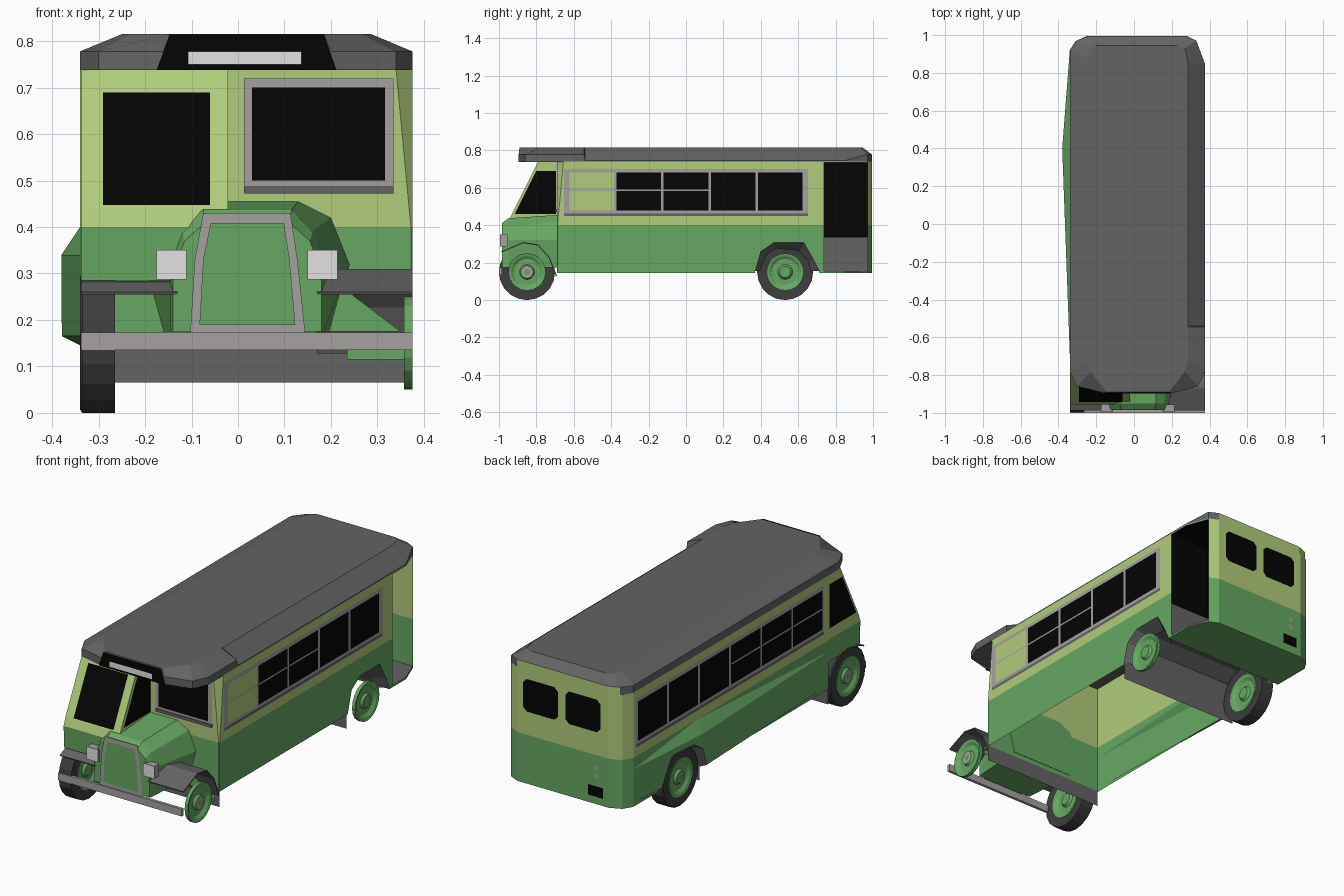
import bpy, bmesh, math

old = bpy.data.objects.get("Cube")
if old:
    bpy.data.objects.remove(old)

def material(name, *srgb):
    lin = [((c + 0.055) / 1.055) ** 2.4 for c in srgb] + [1]
    m = bpy.data.materials.new(name)
    m.use_nodes = True
    m.diffuse_color = lin
    m.node_tree.nodes["Principled BSDF"].inputs["Base Color"].default_value = lin
    return m

CREAM = material("pale green paint", .69, .80, .48)
GREEN = material("mid green paint", .40, .66, .385)
GREY = material("dark grey", .39, .39, .39)
FRAME = material("warm grey trim", .65, .63, .63)
LAMP = material("light grey", .89, .89, .89)
BLACK = material("black glass", .01, .01, .01)
TYRE = material("tyre rubber", .24, .24, .24)

def finish(bm, name, *mats):
    bmesh.ops.recalc_face_normals(bm, faces=bm.faces)
    me = bpy.data.meshes.new(name)
    bm.to_mesh(me)
    bm.free()
    for m in mats:
        me.materials.append(m)
    ob = bpy.data.objects.new(name, me)
    bpy.context.collection.objects.link(ob)
    return ob

def loft(name, loops, *mats, caps=True, ring=True, tris=False):
    bm = bmesh.new()
    rows = [[bm.verts.new(p) for p in lp] for lp in loops]
    n = len(rows[0])
    for a, b in zip(rows, rows[1:]):
        for i in range(n if ring else n - 1):
            j = (i + 1) % n
            bm.faces.new((a[i], a[j], b[j], b[i]))
    if caps:
        bm.faces.new(rows[0])
        bm.faces.new(rows[-1])
    if tris:
        bmesh.ops.triangulate(bm, faces=bm.faces)
    return finish(bm, name, *mats)

def prism(name, yz, x0, x1, *mats, **kw):
    return loft(name, [[(x, y, z) for y, z in yz] for x in (x0, x1)], *mats, **kw)

def box(name, lo, hi, mat):
    (a, b, c), (d, e, f) = lo, hi
    return prism(name, [(b, c), (e, c), (e, f), (b, f)], a, d, mat)

def plate(name, pts, mat):
    bm = bmesh.new()
    bm.faces.new([bm.verts.new(p) for p in pts])
    finish(bm, name, mat)

def side_plate(name, x, y0, y1, z0, z1, mat):
    plate(name, [(x, y0, z0), (x, y1, z0), (x, y1, z1), (x, y0, z1)], mat)

def front_plate(name, y, x0, x1, z0, z1, mat):
    plate(name, [(x0, y, z0), (x1, y, z0), (x1, y, z1), (x0, y, z1)], mat)

def lathe(name, prof, y, mat, n=20):
    turn = [2 * math.pi * i / n for i in range(n)]
    loft(name, [[(x, y + r * math.cos(t), .15 + r * math.sin(t)) for t in turn] for x, r in prof],
         mat, caps=False)

def edit(ob, heights, rule, unwanted=lambda c, n: False):
    bm = bmesh.new()
    bm.from_mesh(ob.data)
    for h in heights:
        bmesh.ops.bisect_plane(bm, geom=bm.verts[:] + bm.edges[:] + bm.faces[:],
                               plane_co=(0, 0, h), plane_no=(0, 0, 1))
    for f in bm.faces:
        f.material_index = rule(f.calc_center_median(), f.normal)
    gone = [f for f in bm.faces if unwanted(f.calc_center_median(), f.normal)]
    bmesh.ops.delete(bm, geom=gone, context='FACES')
    bm.to_mesh(ob.data)
    bm.free()

# Body shell, bulging on its right flank, front left corner cut away towards the top
def plan(z, bulge=0, cut=.003):
    pts = [(-.34, -.69), (.375 - cut, -.69), (.375, -.69 + cut), (.375, .85), (.33, .97), (.28, .995),
           (-.25, .995), (-.31, .968), (-.34, .92), (-.34 - bulge, .4)]
    return [(x, y, z) for x, y in pts]

body = loft("body_shell", [plan(.145), plan(.165, .04), plan(.34, .04), plan(.4), plan(.74, cut=.035)],
            CREAM, GREEN, GREY, BLACK, tris=True)

# Rear wheel tunnel and open rear entrance
arch = [(.365, .1), (.37, .155), (.4, .26), (.47, .307), (.63, .307), (.68, .22), (.712, .155), (.715, .1)]
for c in (prism("wheel_tunnel_cutter", arch, -.6, .6, GREY),
          box("entrance_cutter", (.14, .738, .155), (.6, .97, .735), BLACK)):
    mod = body.modifiers.new(c.name, 'BOOLEAN')
    mod.operation, mod.solver, mod.object = 'DIFFERENCE', 'EXACT', c
    bpy.context.view_layer.objects.active = body
    bpy.ops.object.modifier_apply(modifier=mod.name)
    bpy.data.objects.remove(c)

def body_colour(c, n):
    if .355 < c.y < .72 and c.z < .32 and abs(n.x) < .3 and -.33 < c.x < .37:
        return 2
    inside = .13 < c.x < .374 and .73 < c.y < .965 and .15 < c.z < .736
    if inside and (c.y < .9 or abs(n.z) > .9):
        return 3 if c.z > .335 else 2
    return 0 if c.z > .4 else 1

edit(body, (.335, .4), body_colour,
     lambda c, n: abs(n.z) > .95 and (c.z > .738 or (c.z < .15 and c.y < .4)))

# Flared wheel arches and the flap ahead of the rear wheels
for tag, x0, x1, r in (("left", .376, .31, .135), ("right", -.345, -.3, .152)):
    rim = arch[1:-1]
    reach = [r / math.hypot(y - .53, z - .15) for y, z in rim]
    loft(tag + "_rear_arch", [[(x0, y, z) for y, z in rim],
         [(x1, .53 + (y - .53) * k, .15 + (z - .15) * k) for (y, z), k in zip(rim, reach)]],
         GREY, caps=False, ring=False)
front_plate("rear_splash_flap", .366, -.335, .37, .07, .17, GREY)

# Roof with cut corners, sloping down to the left side behind the front pods
eave = [(-.34, -.78), (-.3, -.86), (-.16, -.895), (.2, -.895), (.34, -.86), (.375, -.78), (.375, -.545),
        (.375, -.54), (.375, .85), (.33, .97), (.28, .995), (-.24, .995), (-.3, .972), (-.34, .92)]
crown = [(-.25, -.72), (-.23, -.78), (-.145, -.89), (.185, -.89), (.27, -.78), (.287, -.72), (.287, -.545),
         (.287, -.54), (.287, .85), (.27, .93), (.23, .945), (-.2, .945), (-.23, .93), (-.25, .88)]
roof = loft("roof", [[(x, y, .738) for x, y in eave],
                     [(x, y, .746 if x > .37 and y > -.542 else .778) for x, y in eave],
                     [(x, y, .815) for x, y in crown]], GREY, CREAM)
edit(roof, (), lambda c, n: int(c.y > .96 and c.z < .77 and abs(n.z) < .5 and c.x < .3))
plate("destination_box", [(-.175, -.9, .738), (.212, -.9, .738), (.185, -.898, .814), (-.147, -.898, .814)], BLACK)
front_plate("destination_blind", -.904, -.108, .137, .75, .778, LAMP)

# Driver's half cab
cab = prism("driver_cab", [(-.692, .285), (-.95, .285), (-.955, .4), (-.94, .44), (-.79, .74), (-.692, .74)],
            -.338, -.022, CREAM, GREEN)
edit(cab, (.4,), lambda c, n: int(c.z < .4))
plate("cab_windscreen", [(x, -.945 + (z - .44) * .5, z) for x, z in
                         ((-.29, .447), (-.06, .447), (-.06, .69), (-.29, .69))], BLACK)
for x, tag in ((-.342, "right"), (-.018, "left")):
    plate("cab_side_window_" + tag, [(x, -.915, .46), (x, -.695, .46), (x, -.695, .69), (x, -.8, .69)], BLACK)

# Front bulkhead window
front_plate("bulkhead_window_frame", -.694, .013, .335, .485, .72, FRAME)
front_plate("bulkhead_window_glass", -.698, .03, .316, .5, .7, BLACK)
box("bulkhead_window_sill", (.013, -.7, .472), (.335, -.69, .487), GREY)

# Side window bands: left has five panes with the first one panelled over
for tag, s, wall, count, start, pitch, edge in (("left", 1, .375, 5, -.63, .252, .022),
                                                ("right", -1, .34, 6, -.64, .256, .006)):
    end = start + pitch * count
    side_plate(tag + "_window_frame", s * (wall + .002), start - edge, end + edge, .46, .7, FRAME)
    side_plate(tag + "_window_sill", s * (wall + .003), start - edge, end + edge, .448, .463, GREY)
    for i in range(count):
        y0, y1 = start + pitch * i + .007, start + pitch * (i + 1) - .007
        mat = CREAM if s > 0 and i == 0 else BLACK
        side_plate(f"{tag}_window_pane_{i + 1}", s * (wall + .004), y0, y1, .478, .682, mat)
        if i < 3:
            side_plate(f"{tag}_window_bar_{i + 1}", s * (wall + .006), y0, y1, .582, .59, FRAME)

# Rear windows, lamps and plate
w, h, k = .1, .085, .02
for i, xc in enumerate((.14, -.105)):
    pts = [(-w, k - h), (k - w, -h), (w - k, -h), (w, k - h), (w, h - k), (w - k, h), (k - w, h), (-w, h - k)]
    plate(f"rear_window_{i + 1}", [(xc + a, .999, .608 + b) for a, b in pts], BLACK)
for i, z in enumerate((.28, .325)):
    front_plate(f"rear_lamp_{i + 1}", .999, -.195, -.17, z, z + .022, FRAME)
front_plate("rear_plate", .999, -.22, -.135, .185, .24, BLACK)

# Bonnet and radiator surround
def section(half, y):
    return [(.02 + x, y, z) for x, z in half] + [(.02 - x, y, z) for x, z in reversed(half)]

loft("bonnet", [section([(.16, .175), (.16, .3), (.135, .37), (.09, .41)], -.985),
                section([(.165, .175), (.165, .32), (.14, .39), (.095, .437)], -.95),
                section([(.18, .175), (.22, .32), (.18, .42), (.11, .455)], -.688)], GREEN)
outer = [(-.103, .17), (-.093, .33), (-.075, .43), (.113, .43), (.128, .33), (.145, .17)]
inner = [(-.083, .17), (-.074, .33), (-.058, .408), (.098, .408), (.11, .33), (.124, .17)]
plate("radiator_panel", [(x, -.99, z) for x, z in outer], GREEN)
loft("radiator_surround", [[(x, -.994, z) for x, z in row] for row in (outer, inner)],
     FRAME, caps=False, ring=False)
front_plate("radiator_foot", -.994, -.083, .124, .17, .19, FRAME)

# Headlamps and bumper
for tag, x in (("right", -.175), ("left", .15)):
    box(tag + "_headlamp", (x, -.995, .287), (x + .064, -.955, .351), FRAME)
    front_plate(tag + "_headlamp_lens", -.998, x, x + .064, .287, .351, LAMP)
box("bumper", (-.338, -1, .135), (.375, -.985, .173), FRAME)

# Front mudguards, chassis gussets and the full width splash plate
guard = [(-.988, .26), (-.94, .28), (-.87, .31), (-.79, .297), (-.73, .23), (-.69, .13)]
for tag, x0, x1, top, n in (("left", .17, .375, .31, 6), ("right", -.338, -.13, .284, 4)):
    path = [(y, min(z, top)) for y, z in guard[:n]]
    ob = prism(tag + "_front_mudguard", path, x0, x1, GREY, caps=False, ring=False)
    ob.modifiers.new("thickness", 'SOLIDIFY').thickness = .006
plate("chassis_gusset", [(.17, -.76, .175), (.35, -.76, .175), (.245, -.76, .255), (.17, -.76, .255)], GREEN)
front_plate("chassis_step", -.72, .235, .372, .115, .14, GREEN)
front_plate("splash_plate", -.688, -.338, .375, .065, .15, GREY)

# Wheels: tyres only on the right, bare rims on the left
rim = [(-.018, .1), (0, .1), (-.004, .085), (-.014, .07), (-.014, .04), (-.002, .03), (-.002, .001)]
for end, y in (("front", -.85), ("rear", .53)):
    lathe(end + "_right_tyre", [(-.267, .098), (-.265, .15), (-.335, .15), (-.34, .143), (-.338, .098)], y, TYRE)
    for tag, s, x in (("right", -1, -.34), ("right_inner", 1, -.265), ("left", 1, .375)):
        lathe(f"{end}_{tag}_rim", [(x + s * d, r) for d, r in rim], y, GREEN)
        if end == "front" and tag != "right_inner":
            lathe(f"{tag}_hub_ring", [(x + s * .001, r) for r in (.034, .016)], y, FRAME)
